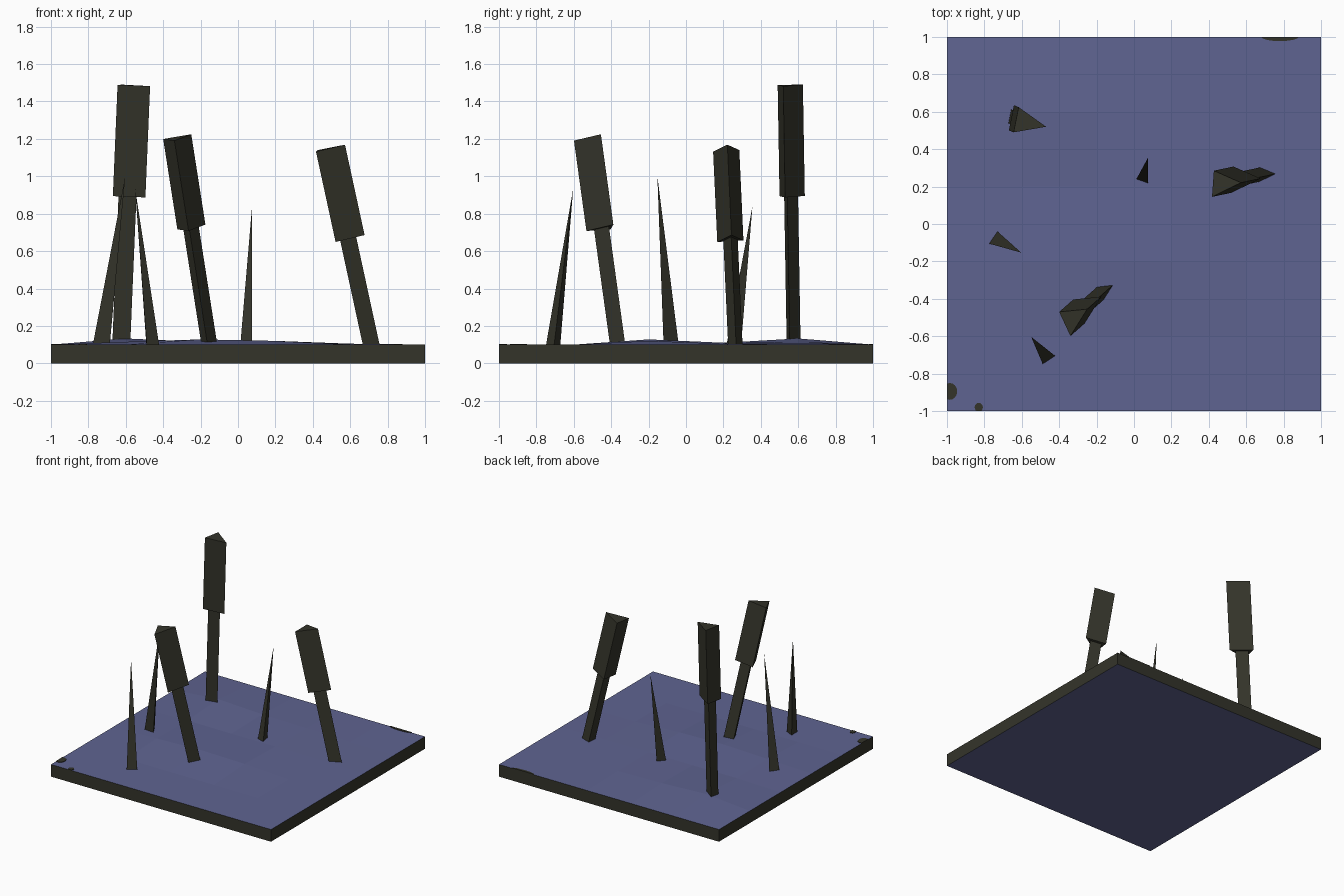
import bpy, bmesh, math
from mathutils import Vector

if "Cube" in bpy.data.objects:
    bpy.data.objects.remove(bpy.data.objects["Cube"])


def material(name, rgb):
    m = bpy.data.materials.new(name)
    m.diffuse_color = (*rgb, 1)
    m.use_nodes = True
    m.node_tree.nodes["Principled BSDF"].inputs["Base Color"].default_value = m.diffuse_color
    return m


BLUE = material("water blue", (0.114, 0.127, 0.283))
DARK = material("dark olive", (0.034, 0.034, 0.023))


def finish(bm, name, mats):
    bmesh.ops.recalc_face_normals(bm, faces=bm.faces)
    me = bpy.data.meshes.new(name)
    bm.to_mesh(me)
    bm.free()
    for m in mats:
        me.materials.append(m)
    ob = bpy.data.objects.new(name, me)
    bpy.context.collection.objects.link(ob)
    return ob


def loft(bm, low, high):
    """Closed prism between two rings of points."""
    a = [bm.verts.new(p) for p in low]
    b = [bm.verts.new(p) for p in high]
    bm.faces.new(a)
    bm.faces.new(b)
    n = len(a)
    for i in range(n):
        bm.faces.new((a[i], a[(i + 1) % n], b[(i + 1) % n], b[i]))


# Water tile: gently rippled top, dark sides, blue underside
bm = bmesh.new()
bmesh.ops.create_grid(bm, x_segments=5, y_segments=5, size=1)
ripples = {(-3, 3): 0.133, (-3, 1): 0.11, (-3, -1): 0.115, (-1, -1): 0.128,
           (-1, 1): 0.108, (-1, 3): 0.115, (1, -1): 0.12, (1, 1): 0.11,
           (1, 3): 0.108, (3, 1): 0.105}
for v in bm.verts:
    v.co.z = ripples.get((round(v.co.x * 5), round(v.co.y * 5)), 0.1)
rim = [e for e in bm.edges if e.is_boundary]
new = bmesh.ops.extrude_edge_only(bm, edges=rim)["geom"]
for v in new:
    if isinstance(v, bmesh.types.BMVert):
        v.co.z = 0
bmesh.ops.edgeloop_fill(bm, edges=[e for e in bm.edges if e.is_boundary])
bmesh.ops.recalc_face_normals(bm, faces=bm.faces)
for f in bm.faces:
    f.material_index = 0 if abs(f.normal.z) > 0.5 else 1
finish(bm, "water_tile", [BLUE, DARK])

# Mud patches at the tile edges
for i, (x, y, rx, ry) in enumerate([(0.78, 1.0, 0.10, 0.022),
                                    (-0.985, -0.895, 0.04, 0.045),
                                    (-0.83, -0.98, 0.022, 0.024)]):
    ring = []
    for k in range(16):
        a = math.tau * k / 16
        px = max(-1, min(1, x + rx * math.cos(a)))
        py = max(-1, min(1, y + ry * math.sin(a)))
        if not ring or (Vector((px, py)) - Vector(ring[-1])).length > 1e-4:
            ring.append((px, py))
    bm = bmesh.new()
    loft(bm, [(p, q, 0.098) for p, q in ring], [(p, q, 0.104) for p, q in ring])
    finish(bm, f"mud_patch_{i + 1}", [DARK])


# Cattails: leaning three-sided stem with a thicker three-sided head
def cattail(i, top, slope, head_h, corners):
    top = Vector(top)
    lean = Vector((*slope, 1))

    def ring(z_drop, scale):
        c = top - lean * z_drop
        return [c + scale * Vector((x, y, -(x * lean.x + y * lean.y)))
                for x, y in corners]

    bm = bmesh.new()
    loft(bm, ring(head_h, 1), ring(0, 1))
    finish(bm, f"cattail_head_{i}", [DARK])
    bm = bmesh.new()
    loft(bm, ring(top.z - 0.07, 0.55), ring(head_h - 0.02, 0.55))
    finish(bm, f"cattail_stem_{i}", [DARK])


cattail(1, (-0.577, 0.545, 1.487), (0.042, -0.017), 0.595,
        [(-0.04, 0.08), (0.107, -0.025), (-0.067, -0.055)])
cattail(2, (-0.33, -0.508, 1.205), (-0.157, -0.138), 0.483,
        [(-0.07, 0.038), (0.08, 0.053), (-0.01, -0.091)])
cattail(3, (0.472, 0.217, 1.147), (-0.217, -0.046), 0.483,
        [(-0.055, -0.072), (-0.045, 0.068), (0.1, 0.004)])


# Reed blades: three-sided spikes
def reed(i, tip, base, z):
    bm = bmesh.new()
    a = [bm.verts.new((x, y, z)) for x, y in base]
    t = bm.verts.new(tip)
    bm.faces.new(a)
    for k in range(3):
        bm.faces.new((a[k], a[(k + 1) % 3], t))
    finish(bm, f"reed_{i}", [DARK])


reed(1, (-0.603, -0.153, 1.0), [(-0.73, -0.04), (-0.775, -0.105), (-0.685, -0.12)], 0.105)
reed(2, (-0.55, -0.603, 0.935), [(-0.488, -0.748), (-0.422, -0.705), (-0.49, -0.672)], 0.1)
reed(3, (0.075, 0.355, 0.838), [(0.013, 0.24), (0.075, 0.218), (0.06, 0.295)], 0.105)
